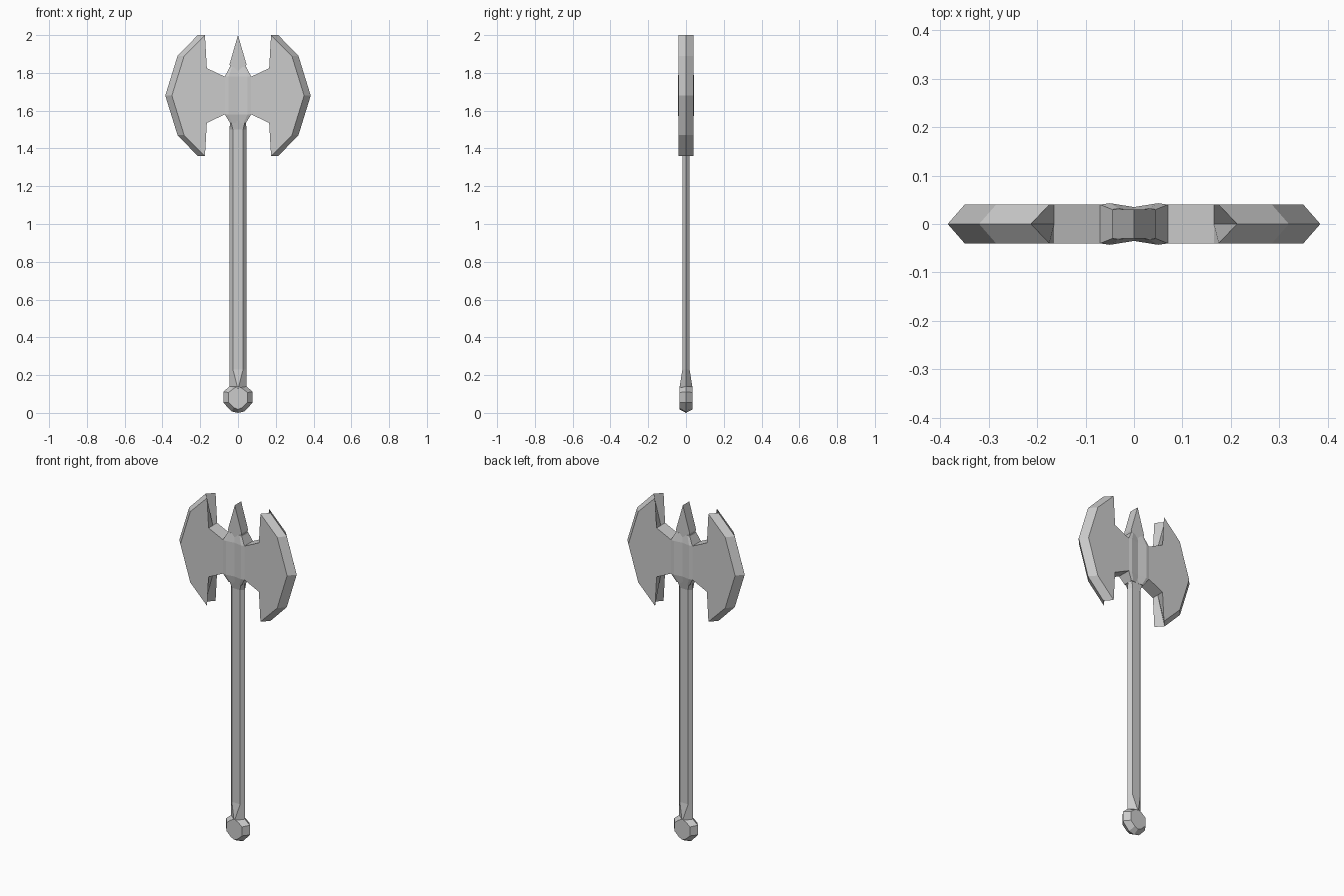
import bpy, bmesh

if "Cube" in bpy.data.objects:
    bpy.data.objects.remove(bpy.data.objects["Cube"])

steel = bpy.data.materials.new("grey_steel")
steel.diffuse_color = (0.6, 0.6, 0.6, 1)
steel.use_nodes = True
steel.node_tree.nodes["Principled BSDF"].inputs["Base Color"].default_value = steel.diffuse_color


def loft(name, rings, mirror=False):
    """Skin closed rings of equal length and cap both ends."""
    bm = bmesh.new()
    vs = [[bm.verts.new(p) for p in r] for r in rings]
    n = len(rings[0])
    for a, b in zip(vs, vs[1:]):
        for i in range(n):
            j = (i + 1) % n
            bm.faces.new((a[i], a[j], b[j], b[i]))
    bm.faces.new(vs[0])
    bm.faces.new(vs[-1])
    bmesh.ops.remove_doubles(bm, verts=bm.verts, dist=0.0005)
    bmesh.ops.recalc_face_normals(bm, faces=bm.faces)
    me = bpy.data.meshes.new(name)
    bm.to_mesh(me)
    bm.free()
    me.materials.append(steel)
    ob = bpy.data.objects.new(name, me)
    bpy.context.collection.objects.link(ob)
    if mirror:
        ob.modifiers.new("mirror", 'MIRROR').use_mirror_merge = False
    return ob


def hexagon(z, side, front, y):
    """Flat-fronted six-sided section of the shaft."""
    return [(-side, 0, z), (-front, -y, z), (front, -y, z),
            (side, 0, z), (front, y, z), (-front, y, z)]


# Blades: flat cheeks, sharp outer edge, grooved horns on the inside
MID = 1.68
cheek = [(0.07, 0.10), (0.165, 0.145), (0.175, 0.32), (0.285, 0.21), (0.35, 0)]
edge = [(0.07, 0.10), (0.165, 0.145), (0.213, 0.32), (0.32, 0.21), (0.385, 0)]


def outline(half, y):
    low = [(x, y, MID - h) for x, h in half]
    return low + [(x, y, MID + h) for x, h in half[-2::-1]]


loft("blades", [outline(cheek, -0.04), outline(edge, 0), outline(cheek, 0.04)], True)


# Hub joining the blades, slightly pinched in the middle
def hub_ring(z, w, d):
    half = [(-0.07 * w, 0.04 * d), (-0.05 * w, 0.043 * d), (0, 0.035 * d),
            (0.05 * w, 0.043 * d), (0.07 * w, 0.04 * d)]
    return [(x, -y, z) for x, y in half] + [(x, y, z) for x, y in half[::-1]]


loft("hub", [hub_ring(1.535, 0.6, 0.72), hub_ring(1.58, 1, 1),
             hub_ring(1.78, 1, 1), hub_ring(1.83, 0.64, 0.75)])


# Wedge spike on top
def rect(z, x, y):
    return [(-x, -y, z), (x, -y, z), (x, y, z), (-x, y, z)]


loft("top_spike", [rect(1.80, 0.03, 0.03), rect(1.845, 0.045, 0.03),
                   rect(2.0, 0.0002, 0.03)])

# Shaft with a ridge at the foot and a flare under the hub
loft("shaft", [hexagon(0.13, 0.045, 0.001, 0.035), hexagon(0.23, 0.045, 0.027, 0.019),
               hexagon(1.50, 0.045, 0.027, 0.019), hexagon(1.545, 0.042, 0.038, 0.029)])

# Faceted pommel
rim = [(0, 0), (0.035, 0.008), (0.078, 0.055), (0.078, 0.112), (0.045, 0.14), (0, 0.145)]
face = [(0, 0.018), (0.022, 0.028), (0.05, 0.055), (0.05, 0.108), (0.022, 0.13), (0, 0.14)]


def pommel_ring(half, y):
    return [(x, y, z) for x, z in half] + [(-x, y, z) for x, z in half[-2:0:-1]]


loft("pommel", [pommel_ring(face, -0.034), pommel_ring(rim, 0), pommel_ring(face, 0.034)])
